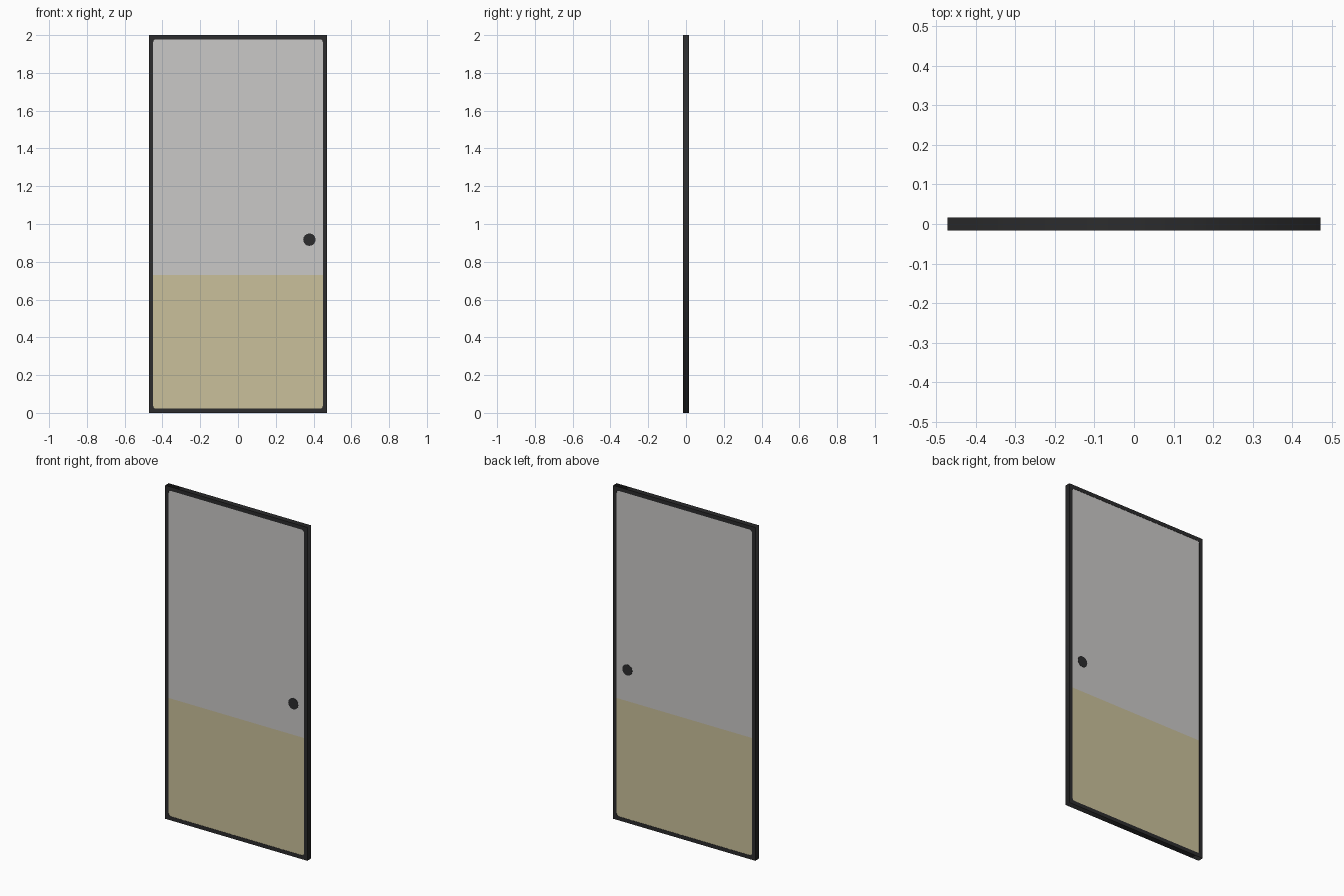
import bpy, math

if "Cube" in bpy.data.objects:
    bpy.data.objects.remove(bpy.data.objects["Cube"])

W, H, T = 0.472, 2.0, 0.017      # half width, height, half thickness
RIM, R = 0.023, 0.014            # frame border and inner corner radius
SPLIT = 0.73                     # height where the two panels meet


def material(name, rgb):
    lin = [((c / 255 + 0.055) / 1.055) ** 2.4 for c in rgb]
    m = bpy.data.materials.new(name)
    m.diffuse_color = (*lin, 1)
    m.use_nodes = True
    m.node_tree.nodes["Principled BSDF"].inputs["Base Color"].default_value = m.diffuse_color
    return m


dark = material("dark frame", (44, 44, 45))
grey = material("light grey", (202, 200, 199))
tan = material("tan", (202, 192, 155))


def box(name, x, y, z0, z1, mat):
    bpy.ops.mesh.primitive_cube_add(size=2, location=(0, 0, (z0 + z1) / 2))
    o = bpy.context.object
    o.name = name
    o.scale = (x, y, (z1 - z0) / 2)
    bpy.ops.object.transform_apply(location=False, rotation=False, scale=True)
    o.data.materials.append(mat)


# frame: flat profile with a round-cornered opening, extruded to thickness
hw, hh = W - RIM, H / 2 - RIM
outer = [(W, H / 2), (-W, H / 2), (-W, -H / 2), (W, -H / 2)]
inner = []
for i, (sx, sy) in enumerate([(1, 1), (-1, 1), (-1, -1), (1, -1)]):
    for k in range(5):
        a = math.radians(90 * i + 22.5 * k)
        inner.append((sx * (hw - R) + R * math.cos(a),
                      sy * (hh - R) + R * math.sin(a)))
curve = bpy.data.curves.new("frame", "CURVE")
curve.dimensions = "2D"
curve.fill_mode = "BOTH"
curve.extrude = T
for loop in (outer, inner):
    s = curve.splines.new("POLY")
    s.points.add(len(loop) - 1)
    for p, (x, y) in zip(s.points, loop):
        p.co = (x, y, 0, 1)
    s.use_cyclic_u = True
frame = bpy.data.objects.new("frame", curve)
bpy.context.collection.objects.link(frame)
frame.rotation_euler = (math.pi / 2, 0, 0)
frame.location = (0, 0, H / 2)
curve.materials.append(dark)
bpy.ops.object.select_all(action="DESELECT")
frame.select_set(True)
bpy.context.view_layer.objects.active = frame
bpy.ops.object.convert(target="MESH")

# panels, set just behind the frame faces
box("upper_panel", W - 0.012, T - 0.0015, SPLIT, H - 0.012, grey)
box("lower_panel", W - 0.012, T - 0.0015, 0.012, SPLIT, tan)

# round pull, visible on both sides
bpy.ops.mesh.primitive_cylinder_add(vertices=16, radius=0.033, depth=2 * T,
                                    location=(0.378, 0, 0.917),
                                    rotation=(math.pi / 2, 0, 0))
pull = bpy.context.object
pull.name = "round_pull"
pull.data.materials.append(dark)
